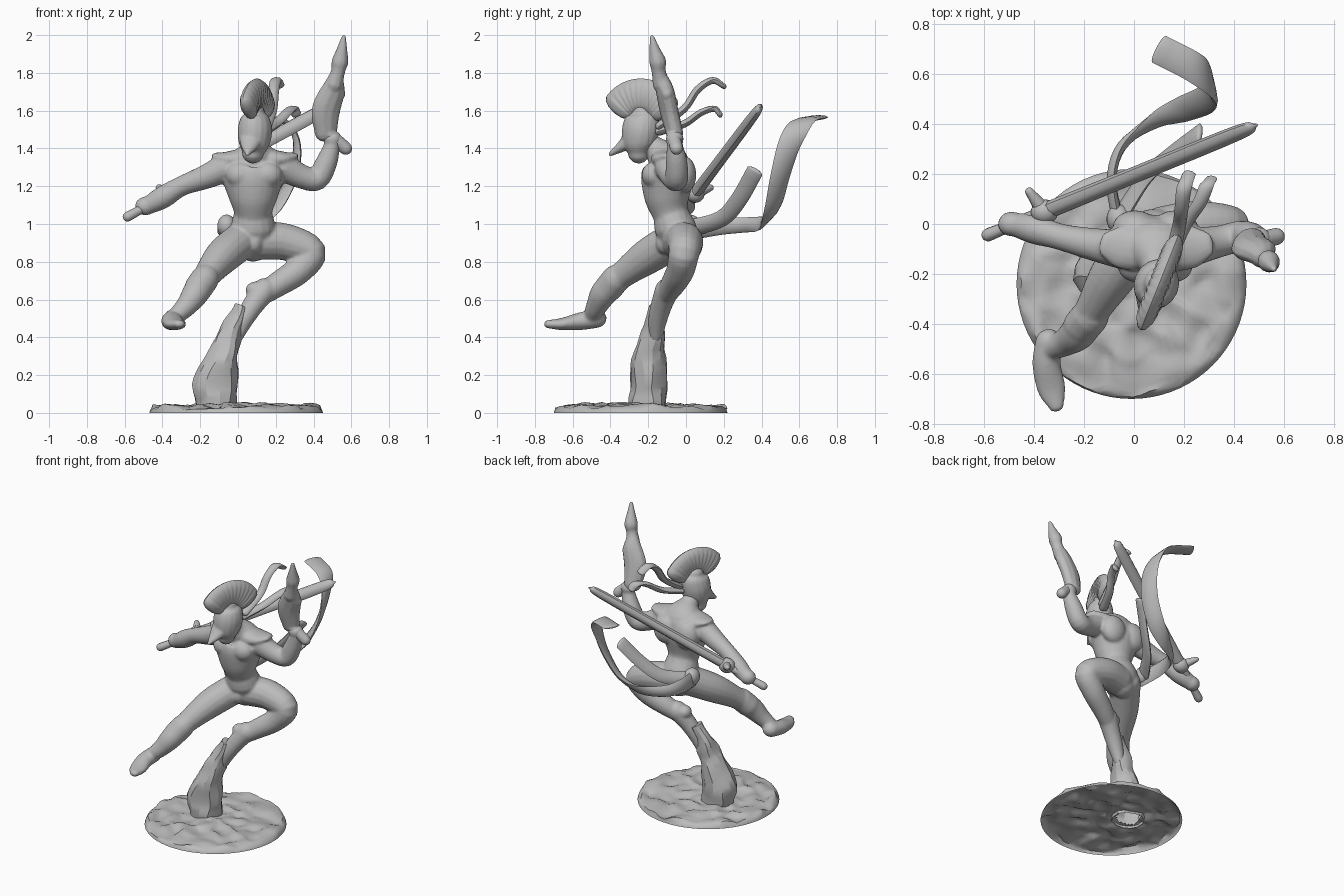
import bpy, bmesh, math
from mathutils import Vector, noise

cube = bpy.data.objects.get("Cube")
if cube:
    bpy.data.objects.remove(cube)

grey = bpy.data.materials.new("primer grey")
grey.use_nodes = True
grey.diffuse_color = (.5, .5, .5, 1)
grey.node_tree.nodes["Principled BSDF"].inputs["Base Color"].default_value = grey.diffuse_color


def finish(name, bm, angle=50):
    bmesh.ops.recalc_face_normals(bm, faces=bm.faces)
    mesh = bpy.data.meshes.new(name)
    bm.to_mesh(mesh)
    bm.free()
    mesh.materials.append(grey)
    obj = bpy.data.objects.new(name, mesh)
    bpy.context.collection.objects.link(obj)
    bpy.ops.object.select_all(action='DESELECT')
    obj.select_set(True)
    bpy.context.view_layer.objects.active = obj
    bpy.ops.object.shade_smooth_by_angle(angle=math.radians(angle))
    return obj


def fuse(name, parts, voxel=.009, soften=5):
    """Melt overlapping parts into one sculpted skin."""
    bpy.ops.object.select_all(action='DESELECT')
    for part in parts:
        part.select_set(True)
    bpy.context.view_layer.objects.active = parts[0]
    bpy.ops.object.join()
    obj = bpy.context.object
    obj.name = name
    remesh = obj.modifiers.new("Fuse", 'REMESH')
    remesh.mode = 'VOXEL'
    remesh.voxel_size = voxel
    remesh.use_smooth_shade = True
    smooth = obj.modifiers.new("Soften", 'SMOOTH')
    smooth.iterations = soften
    for modifier in (remesh.name, smooth.name):
        bpy.ops.object.modifier_apply(modifier=modifier)


def spline(points, t):
    """Catmull-Rom sample of a list of equal-length vectors, t in 0..1."""
    last = len(points) - 1
    if last == 0:
        return points[0].copy()
    i = min(int(t * last), last - 1)
    u = t * last - i
    b, c = points[i], points[i + 1]
    a = points[i - 1] if i else b * 2 - c
    d = points[i + 2] if i + 2 <= last else c * 2 - b
    return (b * 2 + (c - a) * u + (a * 2 - b * 5 + c * 4 - d) * u * u
            + (b * 3 - a - c * 3 + d) * u ** 3) / 2


def loft(name, rings, rough=0, scale=8, angle=50, floor=True, hole=None):
    """Skin a list of rings; rough pushes the skin about with noise.
    Without a floor the first ring stays open; hole is a centre and a radius."""
    bm = bmesh.new()
    loops = [[bm.verts.new(p) for p in ring] for ring in rings]
    n = len(loops[0])
    for low, high in zip(loops, loops[1:]):
        for k in range(n):
            bm.faces.new((low[k], low[(k + 1) % n], high[(k + 1) % n], high[k]))
    if floor:
        bm.faces.new(loops[0])
    bm.faces.new(loops[-1])
    if rough:
        for v in bm.verts:
            if v.co.z > .02:
                v.co += noise.noise_vector(v.co * scale) * rough
                v.co.z = max(v.co.z, .01)
    if hole:
        inside = [f for f in bm.faces
                  if (f.calc_center_median().xy - Vector(hole[0])).length < hole[1]]
        bmesh.ops.delete(bm, geom=inside, context='FACES')
    return finish(name, bm, angle)


def tube(name, points, refs=((1, .2, .1),), sides=16, steps=5, dome=True, **kw):
    """Elliptical tube: points are x, y, z, half width, half depth (optional).
    The refs give the width direction along the length."""
    points = [Vector(p if len(p) == 5 else (*p, p[3])) for p in points]
    refs = [Vector(r) for r in refs]
    count = (len(points) - 1) * steps
    samples = [spline(points, i / count) for i in range(count + 1)]
    centres = [Vector(s[:3]) for s in samples]
    rings = []

    def ring(i, push=0, shrink=1):
        way = (centres[min(i + 1, count)] - centres[max(i - 1, 0)]).normalized()
        ref = spline(refs, i / count)
        wide = (ref - way * ref.dot(way)).normalized()
        deep = way.cross(wide)
        ra, rb = max(samples[i][3], .004), max(samples[i][4], .004)
        mid = centres[i] + way * push * min(ra, rb)
        turns = [math.tau * k / sides for k in range(sides)]
        rings.append([mid + wide * ra * shrink * math.cos(a)
                      + deep * rb * shrink * math.sin(a) for a in turns])

    caps = [math.radians(a) for a in (80, 55, 28)] if dome else []
    for a in caps:
        ring(0, -math.sin(a), math.cos(a))
    for i in range(count + 1):
        ring(i)
    for a in reversed(caps):
        ring(count, math.sin(a), math.cos(a))
    return loft(name, rings, **kw)


def blob(name, centre, radii):
    bm = bmesh.new()
    bmesh.ops.create_uvsphere(bm, u_segments=18, v_segments=12, radius=1)
    for v in bm.verts:
        v.co = Vector(centre) + v.co * Vector(radii)
    return finish(name, bm)


# thin rough ground shell and the hollow leaning rock
def ground_ring(radius, z):
    turns = [math.tau * k / 72 for k in range(72)]
    return [Vector((radius * math.cos(a) - .01, radius * math.sin(a) - .24, z)) for a in turns]


slopes = [ground_ring(.44 - .02 * i, .03 + .0008 * i) for i in range(21)]
loft("ground_disc", [ground_ring(.46, 0), ground_ring(.455, .015)] + slopes,
     rough=.028, scale=12, floor=False, hole=((-.12, -.2), .08))
tube("leaning_rock", [(-.12, -.2, .02, .1, .1), (-.12, -.2, .16, .12, .1),
                      (-.07, -.19, .32, .08, .085), (-.025, -.16, .47, .05, .05),
                      (.02, -.15, .56, .035, .04)],
     sides=12, dome=False, rough=.02, scale=9, angle=25, floor=False)

# torso
body = [
    tube("torso", [(.08, -.03, .88, .09, .08), (.08, -.04, .96, .12, .1), (.08, -.08, 1.05, .1, .095),
                   (.08, -.1, 1.14, .13, .12), (.08, -.1, 1.25, .165, .138),
                   (.09, -.1, 1.33, .15, .11), (.09, -.17, 1.41, .06, .06)], refs=[(1, 0, 0)], sides=24),
    tube("belt", [(.08, -.06, .98, .12, .108), (.08, -.07, 1.02, .112, .103)], refs=[(1, 0, 0)]),
    blob("loincloth", (.08, -.11, .9), (.05, .05, .06))]
for side, sign in (("right", -1), ("left", 1)):
    body += [
        blob(side + "_chest_muscle", (.085 + sign * .07, -.17, 1.26), (.08, .065, .07)),
        blob(side + "_back_muscle", (.085 + sign * .08, -.01, 1.26), (.09, .065, .1)),
        tube(side + "_shoulder_pad", [(.09 + sign * .08, -.1, 1.34, .06, .09),
                                      (.09 + sign * .15, -.09, 1.345, .04, .085),
                                      (.09 + sign * .21, -.08, 1.36, .018, .05)], refs=[(0, 0, 1)])]

# legs and boots
body += [
    tube("left_leg", [(.11, -.03, .91, .1), (.25, -.005, .905, .098), (.385, -.01, .85, .083),
                      (.32, -.03, .755, .075), (.21, -.07, .68, .066), (.12, -.11, .62, .055)],
         refs=[(0, 1, 0)]),
    blob("left_kneecap", (.425, -.01, .83), (.038, .05, .05)),
    tube("left_boot", [(.14, -.1, .65, .065), (.08, -.13, .57, .057), (.03, -.15, .49, .05),
                       (-.01, -.16, .4, .035)], refs=[(0, 1, 0)]),
    blob("left_boot_cuff", (.09, -.11, .65), (.05, .05, .045)),
    tube("right_leg", [(.03, -.05, .92, .1), (-.08, -.2, .83, .095), (-.17, -.35, .72, .07),
                       (-.22, -.43, .64, .072), (-.27, -.47, .57, .058), (-.33, -.5, .51, .045)]),
    tube("right_boot_cuff", [(-.175, -.37, .71, .076), (-.21, -.41, .66, .076)]),
    tube("right_foot", [(-.34, -.47, .5, .055, .05), (-.35, -.56, .485, .057, .047),
                        (-.33, -.66, .47, .057, .032), (-.31, -.73, .47, .032, .022)], refs=[(1, 0, 0)])]

# arms and hands
body += [
    tube("right_arm", [(-.06, -.1, 1.3, .078), (-.17, -.08, 1.25, .065), (-.3, -.05, 1.2, .053),
                       (-.4, -.02, 1.14, .06), (-.49, 0, 1.09, .045)], refs=[(0, 1, 0)]),
    blob("right_hand", (-.49, 0, 1.095), (.055, .05, .05)),
    tube("left_arm", [(.24, -.09, 1.3, .078), (.34, -.07, 1.25, .064), (.42, -.05, 1.24, .062),
                      (.47, -.05, 1.33, .057), (.5, -.06, 1.42, .042)], refs=[(0, 1, 0)]),
    blob("left_hand", (.5, -.06, 1.45), (.05, .048, .045))]
fuse("body", body)

# masked head
fuse("masked_head", [
    tube("helmet", [(.08, -.25, 1.38, .06, .06), (.085, -.25, 1.43, .082, .09), (.09, -.24, 1.5, .09, .1),
                    (.09, -.23, 1.56, .075, .09), (.09, -.23, 1.59, .05, .06)], refs=[(.93, -.37, 0)]),
    tube("mask_beak", [(.07, -.29, 1.45, .065, .05), (.06, -.34, 1.41, .045, .03), (.05, -.4, 1.37, .012)])],
     voxel=.007, soften=3)

# fan crest with scalloped ribs, running fore and aft over the helmet
fan, rays = [], []
for i in range(25):
    a = math.radians(38 + 4.6 * i)
    ray = Vector((-.37 * math.cos(a), -.93 * math.cos(a), math.sin(a)))
    rays.append(ray)
    fan.append((*(Vector((.1, -.24, 1.52)) + ray * .16), .09, .042 if i % 2 else .038))
tube("helmet_crest", fan, refs=rays, steps=2, sides=12)

# helmet streamers
tube("upper_streamer", [(.15, -.14, 1.52, .03, .022), (.18, -.01, 1.61, .028, .02),
                        (.19, .06, 1.71, .028, .02), (.2, .14, 1.76, .03, .018),
                        (.22, .2, 1.73, .028, .014)], sides=8)
tube("lower_streamer", [(.14, -.14, 1.49, .03, .022), (.2, -.01, 1.53, .028, .02),
                        (.26, .08, 1.59, .028, .018), (.29, .15, 1.61, .028, .016),
                        (.31, .18, 1.58, .026, .014)], sides=8)

# pistol pointing up
fuse("pistol", [
    tube("pistol_grip", [(.48, -.07, 1.48, .035), (.57, -.05, 1.4, .035)]),
    tube("pistol_body", [(.465, -.06, 1.48, .06, .045), (.465, -.09, 1.6, .078, .048),
                         (.5, -.11, 1.7, .068, .048), (.515, -.13, 1.76, .047, .042)], sides=10),
    tube("pistol_barrel", [(.51, -.13, 1.74, .047), (.53, -.145, 1.81, .038), (.54, -.15, 1.86, .045),
                           (.55, -.165, 1.92, .03), (.56, -.18, 1.99, .012)], sides=10),
    blob("pistol_sight", (.54, -.1, 1.69), (.028, .03, .035))], voxel=.007, soften=2)

# sword carried across the back
pommel, tip = Vector((-.6, -.05, 1.03)), Vector((.5, .4, 1.63))


def along(t, *radii):
    return (*pommel.lerp(tip, t), *radii)


tube("sword_handle", [along(.015, .027), along(.1, .024), along(.22, .028)], sides=10)
tube("sword_blade", [along(.2, .04, .032), along(.5, .038, .03), along(.92, .038, .026),
                     along(.99, .008, .006)], refs=[(-.45, .4, .7)], sides=8)
guard = Vector(along(.22))
blob("sword_guard", guard, (.055, .05, .05))
tube("sword_guard_prong", [(*guard, .035), (*(guard + Vector((-.06, .08, .03))), .018)], sides=10)

# waist sash with two loose tails
blob("sash_knot", (-.06, .02, .99), (.05, .06, .06))
tube("long_sash_tail", [(-.06, 0, .97, .06, .025), (-.09, .17, .99, .05, .02), (-.05, .31, .995, .04, .02),
                        (.08, .41, 1.01, .045, .018), (.2, .46, 1.09, .055, .018),
                        (.29, .5, 1.26, .058, .018), (.31, .55, 1.43, .06, .016),
                        (.25, .62, 1.54, .06, .014), (.1, .7, 1.565, .06, .012)],
     refs=[(0, .1, 1), (.2, .2, 1), (-.4, .8, .3), (-.2, 1, .1), (.5, .85, 0)], sides=8)
tube("short_sash_tail", [(-.05, .04, .98, .05, .025), (.05, .19, 1.03, .045, .02),
                         (.15, .28, 1.13, .045, .018), (.26, .365, 1.28, .045, .015)],
     refs=[(0, -.8, .6)], sides=8)
